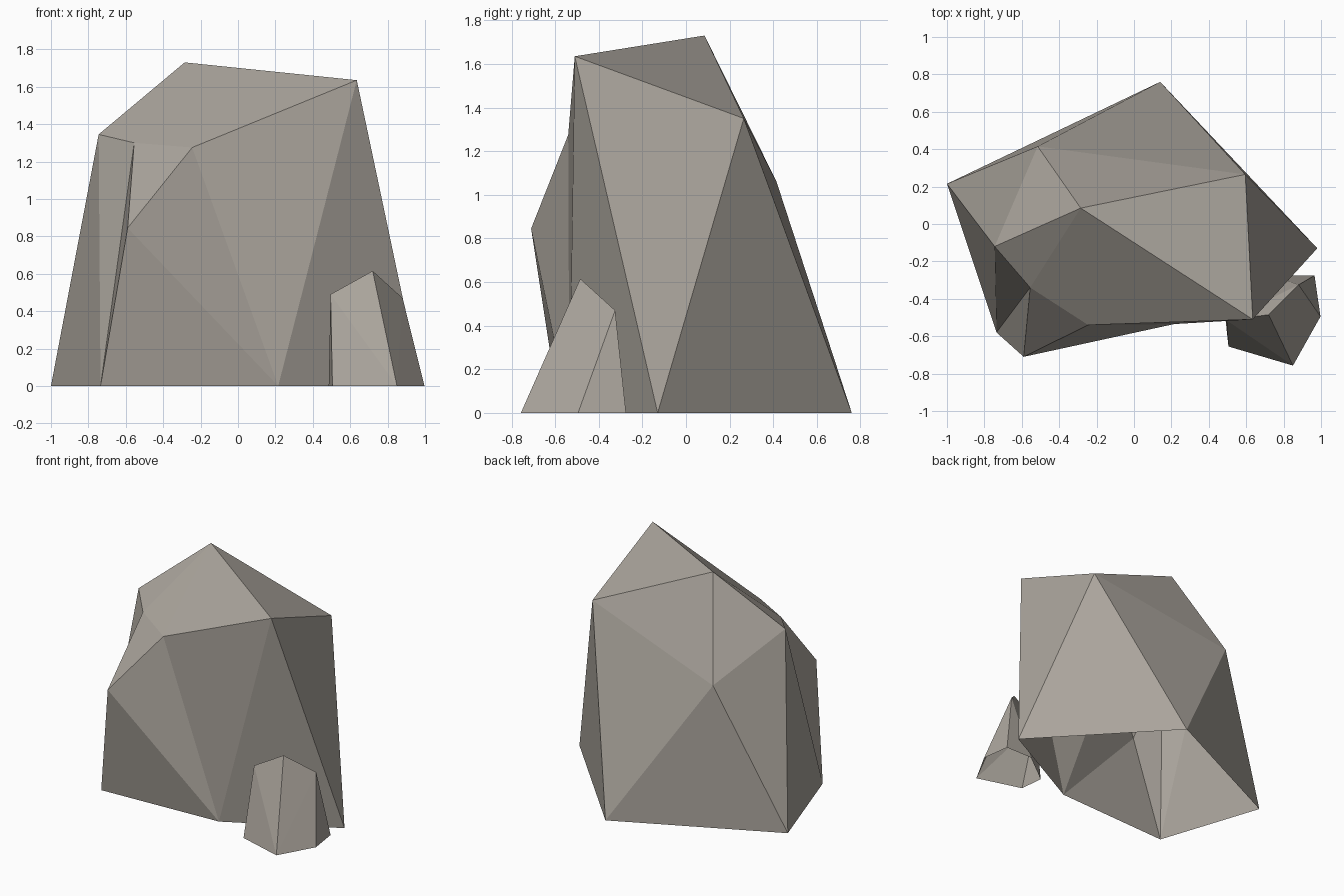
import bpy
import bmesh

cube = bpy.data.objects.get("Cube")
if cube:
    bpy.data.objects.remove(cube, do_unlink=True)

# Warm grey stone shared by both rocks
stone = bpy.data.materials.new("warm_grey_stone")
stone.use_nodes = True
colour = (0.40, 0.37, 0.33, 1)
stone.diffuse_color = colour
bsdf = next(n for n in stone.node_tree.nodes if n.type == "BSDF_PRINCIPLED")
bsdf.inputs["Base Color"].default_value = colour
bsdf.inputs["Roughness"].default_value = 0.9


def make_rock(name, corners, facets=None):
    """Flat-faced rock, open underneath; without facets it is a convex hull."""
    bm = bmesh.new()
    verts = {key: bm.verts.new(co) for key, co in corners.items()}
    if facets:
        for facet in facets.split():
            bm.faces.new([verts[key] for key in facet])
    else:
        bmesh.ops.convex_hull(bm, input=bm.verts[:])
    bmesh.ops.recalc_face_normals(bm, faces=bm.faces[:])
    base = [f for f in bm.faces if all(v.co.z < 0.001 for v in f.verts)]
    bmesh.ops.delete(bm, geom=base, context="FACES_ONLY")
    mesh = bpy.data.meshes.new(name)
    bm.to_mesh(mesh)
    bm.free()
    mesh.materials.append(stone)
    obj = bpy.data.objects.new(name, mesh)
    bpy.context.collection.objects.link(obj)
    return obj


# Large boulder: A-D and M stand on the ground, the rest are upper corners
make_rock(
    "large_boulder",
    {
        "A": (-1.0, 0.215, 0), "B": (0.14, 0.76, 0), "C": (0.98, -0.13, 0),
        "D": (-0.735, -0.58, 0), "M": (0.215, -0.535, 0),
        "E": (-0.59, -0.71, 0.845), "F": (-0.555, -0.34, 1.3),
        "G": (-0.745, -0.12, 1.345), "H": (-0.515, 0.415, 1.06),
        "I": (-0.285, 0.085, 1.73), "J": (0.595, 0.265, 1.35),
        "K": (0.635, -0.51, 1.635), "L": (-0.245, -0.54, 1.275),
    },
    "ABCMD AGD GFD FED DEM ELM LKM KCM KJC JBC JHB HAB HGA HIG "
    "IJH IKJ ILK IFL IGF FEL",
)

# Small rock leaning on the front of the boulder
make_rock(
    "small_rock",
    {
        "front_left": (0.85, -0.757, 0), "front_right": (0.505, -0.655, 0),
        "side_left": (0.997, -0.495, 0), "side_right": (0.485, -0.47, 0),
        "back_left": (0.965, -0.275, 0), "back_right": (0.74, -0.275, 0),
        "top_right": (0.495, -0.515, 0.49), "top": (0.72, -0.485, 0.615),
        "top_left": (0.88, -0.325, 0.47),
    },
)
